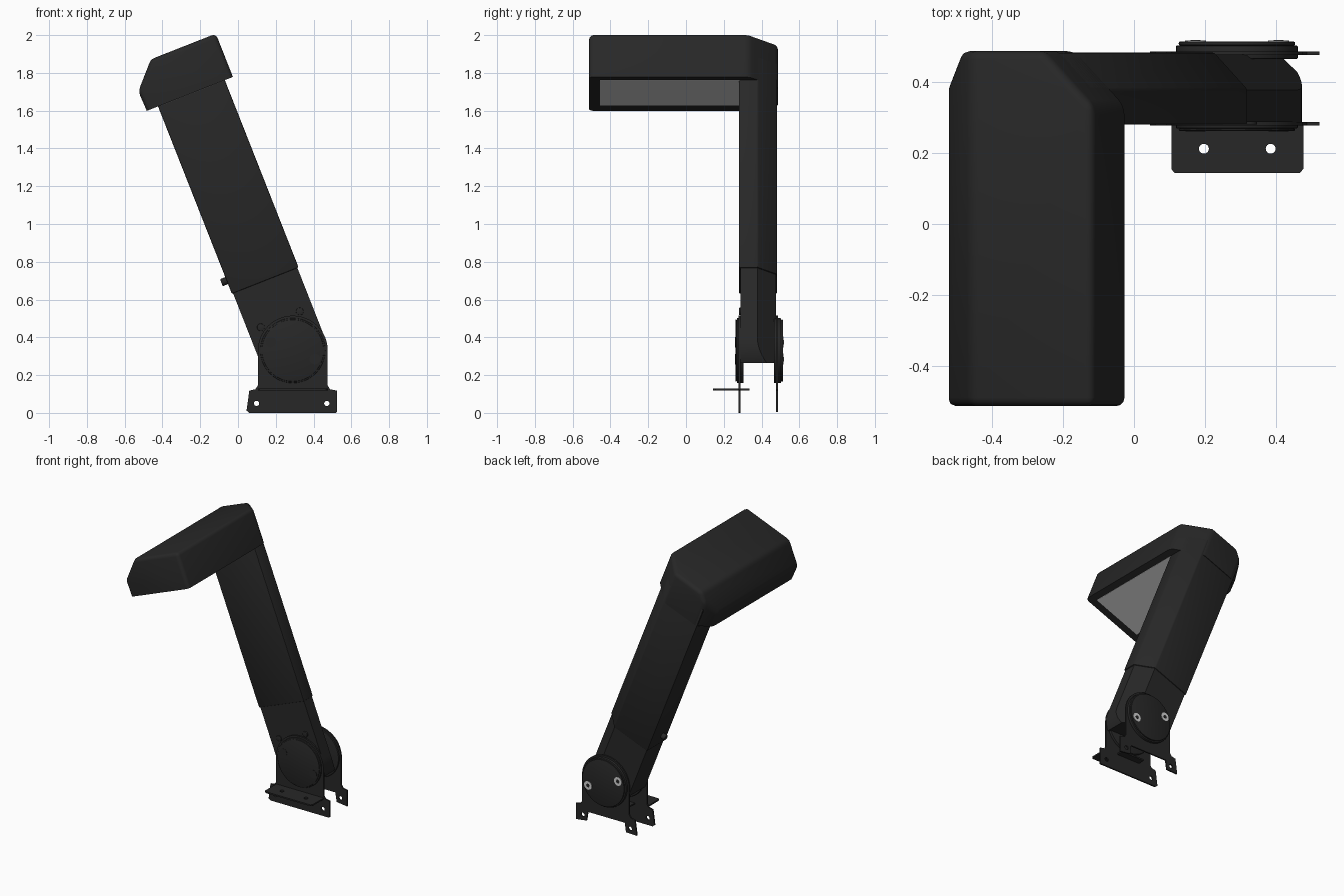
import bpy, bmesh
from math import radians, sin, cos, pi
from mathutils import Matrix, Vector

cube = bpy.data.objects.get("Cube")
if cube:
    bpy.data.objects.remove(cube, do_unlink=True)


def material(name, value, rough):
    m = bpy.data.materials.new(name)
    m.use_nodes = True
    col = (value, value, value, 1)
    m.diffuse_color = col
    node = m.node_tree.nodes["Principled BSDF"]
    node.inputs["Base Color"].default_value = col
    node.inputs["Roughness"].default_value = rough
    return m


BLACK = material("matte black", 0.0205, 0.6)
PANEL = material("pale grey diffuser", 0.68, 0.5)
STEEL = material("steel grey", 0.65, 0.4)

# Frames: the hinge point, and the same point leaning with the arm
HINGE = Matrix.Translation((0.29, 0, 0.33))
LEAN = radians(-21.5)
ARM = HINGE @ Matrix.Rotation(LEAN, 4, 'Y')


def arc(r, a0, a1, n, cx=0, cz=0):
    step = radians(a1 - a0) / n
    return [(cx + r * cos(radians(a0) + i * step),
             cz + r * sin(radians(a0) + i * step)) for i in range(n + 1)]


def circle(r, cx=0, cz=0, n=24):
    return arc(r, 0, 360, n, cx, cz)[:-1]


def add_object(name, mesh, mat, frame=Matrix()):
    mesh.transform(frame)
    mesh.materials.clear()
    mesh.materials.append(mat)
    mesh.shade_smooth()
    mesh.set_sharp_from_angle(angle=radians(32))
    ob = bpy.data.objects.new(name, mesh)
    bpy.context.collection.objects.link(ob)
    return ob


def prism(name, profile, y0, y1, mat=BLACK, frame=ARM, cuts=(), bevel=0, segs=2,
          keep=lambda e: True):
    """Extrude an x-z profile along y, slice it by planes, round its edges."""
    bm = bmesh.new()
    face = bm.faces.new([bm.verts.new((x, y0, z)) for x, z in profile])
    ext = bmesh.ops.extrude_face_region(bm, geom=[face])
    verts = [g for g in ext["geom"] if isinstance(g, bmesh.types.BMVert)]
    bmesh.ops.translate(bm, verts=verts, vec=(0, y1 - y0, 0))
    for co, no in cuts:
        geom = bm.verts[:] + bm.edges[:] + bm.faces[:]
        bmesh.ops.bisect_plane(bm, geom=geom, plane_co=co, plane_no=no, clear_outer=True)
        rim = [e for e in bm.edges if e.is_boundary]
        bmesh.ops.holes_fill(bm, edges=rim, sides=0)
    bmesh.ops.recalc_face_normals(bm, faces=bm.faces)
    if bevel:
        edges = [e for e in bm.edges
                 if e.calc_face_angle(0) > radians(25) and keep(e)]
        bmesh.ops.bevel(bm, geom=edges, offset=bevel, segments=segs, profile=0.5,
                        affect='EDGES', clamp_overlap=True)
    mesh = bpy.data.meshes.new(name)
    bm.to_mesh(mesh)
    bm.free()
    return add_object(name, mesh, mat, frame)


def plate(name, outlines, thick, frame):
    """Flat sheet; the first outline is the rim, the rest are holes."""
    cu = bpy.data.curves.new(name + " outline", 'CURVE')
    cu.dimensions = '2D'
    cu.fill_mode = 'BOTH'
    cu.extrude = thick / 2
    for pts in outlines:
        sp = cu.splines.new('POLY')
        sp.points.add(len(pts) - 1)
        for p, (x, y) in zip(sp.points, pts):
            p.co = (x, y, 0, 1)
        sp.use_cyclic_u = True
    tmp = bpy.data.objects.new(name + " outline", cu)
    bpy.context.collection.objects.link(tmp)
    deps = bpy.context.evaluated_depsgraph_get()
    mesh = bpy.data.meshes.new_from_object(tmp.evaluated_get(deps))
    bpy.data.objects.remove(tmp, do_unlink=True)
    mesh.name = name
    return add_object(name, mesh, BLACK, frame)


def box(x0, x1, z0, z1):
    return [(x0, z0), (x1, z0), (x1, z1), (x0, z1)]


# Rear corner slice shared by the head and the arm, on the inner side of the lean
INNER_CORNER = ((0.19, 0.38, 0), (1, 0.97, 0))
OUTER_CORNER = ((-0.258, 0.385, 0), (-1, 0.73, 0))

# Lamp head: long hood with a sloped outer edge and cut rear corners
hood = [(-0.254, 1.464), (0.236, 1.464), (0.236, 1.71), (-0.134, 1.71), (-0.258, 1.576)]
prism("lamp_head", hood, -0.513, 0.487, cuts=[INNER_CORNER, OUTER_CORNER],
      bevel=0.024, segs=3, keep=lambda e: max(v.co.z for v in e.verts) > 1.5)
prism("light_panel", box(-0.17, 0.19, 1.4625, 1.47), -0.455, 0.283, PANEL)

# Upper sleeve and the narrower lower arm with its rounded end
prism("arm_sleeve", box(-0.19, 0.19, 0.398, 1.6), 0.28, 0.483,
      cuts=[INNER_CORNER], bevel=0.006)
down = Vector((sin(LEAN), 0, -cos(LEAN)))
prism("lower_arm", [(0.183, 0.45), (-0.183, 0.45)] + arc(0.183, 180, 360, 24),
      0.288, 0.477, cuts=[((0.183, 0.378, 0), (1, 0.97, 0)), (down * 0.065, down)])

# Side knob on the sleeve
knob = ARM @ Matrix.Translation((-0.2, 0.35, 0.473)) @ Matrix.Rotation(pi / 2, 4, 'Z')
prism("side_knob", circle(0.02), -0.015, 0.02, frame=knob, bevel=0.004)

# Hinge caps, each a wide disc with a slightly smaller raised face
for side, y_in, y_mid, y_out in (("front", 0.305, 0.269, 0.262), ("back", 0.465, 0.503, 0.514)):
    prism(side + "_hinge_disc", circle(0.172, n=48), y_in, y_mid, frame=HINGE, bevel=0.004)
    prism(side + "_hinge_cap", circle(0.164, n=48), y_mid, y_out, frame=HINGE, bevel=0.004)

# Cap bolts and small arm screws
for i, s in enumerate((-1, 1)):
    spot = HINGE @ Matrix.Translation((s * 0.117, 0, -s * 0.045))
    prism(f"front_bolt_{i}", circle(0.028), 0.26, 0.27, frame=spot)
    prism(f"back_bolt_{i}", circle(0.03), 0.5, 0.517, STEEL, spot)
    prism(f"back_bolt_socket_{i}", circle(0.014, n=6), 0.51, 0.518, BLACK, spot)
for i, (x, z) in enumerate(((-0.169, 0.123), (0.037, 0.207))):
    prism(f"arm_screw_{i}", circle(0.02), 0.28, 0.3, frame=HINGE @ Matrix.Translation((x, 0, z)),
          bevel=0.003)

# Upright bracket plates with flared, drilled feet
UPRIGHT = Matrix.Rotation(pi / 2, 4, 'X')
top = arc(0.185, 0, 180, 32, 0.29, 0.33)
left_foot = [(0.105, 0.145), (0.092, 0.125), (0.06, 0.118), (0.045, 0.012)]
right_foot = [(0.523, 0.005), (0.523, 0.118), (0.487, 0.125), (0.475, 0.145)]
notch = [(0.13, 0.015), (0.14, 0.08), (0.43, 0.08), (0.44, 0.015)]
holes = [circle(0.014, x, 0.05, 16) for x in (0.098, 0.47)]
plate("front_bracket", [top + left_foot + [(0.06, 0), (0.518, 0)] + right_foot] + holes, 0.01,
      Matrix.Translation((0, 0.283, 0)) @ UPRIGHT)
plate("back_bracket", [top + left_foot + notch + right_foot] + holes, 0.01,
      Matrix.Translation((0, 0.481, 0)) @ UPRIGHT)

# Mounting flange with two drilled holes, and its inner tab
rim = [(0.105, 0.285), (0.105, 0.155), (0.115, 0.143), (0.467, 0.143), (0.477, 0.155),
       (0.477, 0.285)]
plate("mounting_flange", [rim] + [circle(0.014, x, 0.212, 16) for x in (0.197, 0.385)], 0.01,
      Matrix.Translation((0, 0, 0.124)))
plate("flange_tab", [box(0.2, 0.38, 0.28, 0.336)], 0.01, Matrix.Translation((0, 0, 0.124)))
